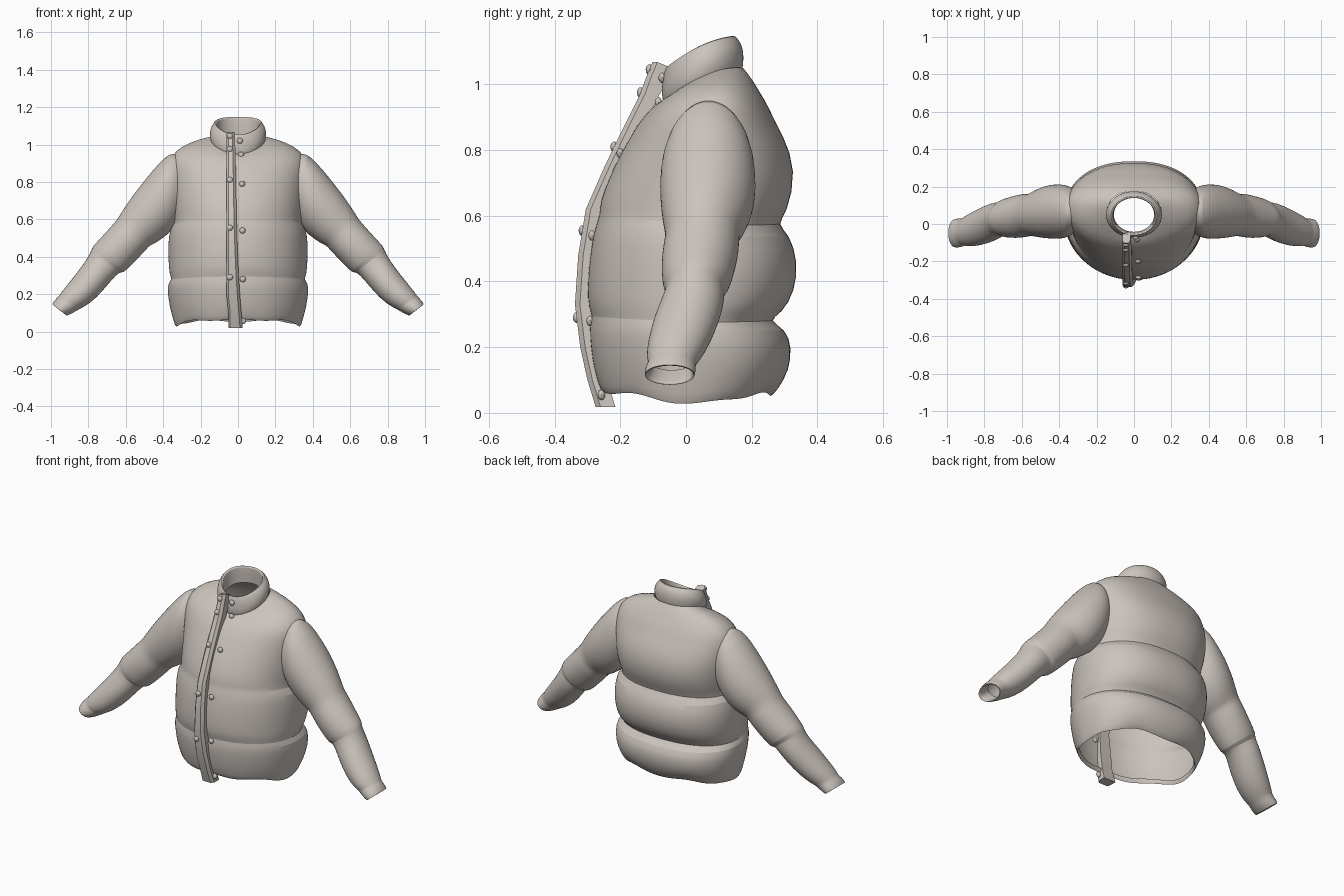
import bpy, bmesh, math
from mathutils import Vector

fabric = bpy.data.materials.new("warm grey fabric")
fabric.diffuse_color = (0.60, 0.55, 0.51, 1)


def finish(name, bm, subdivide=0, mirror=False, angle=40):
    """Turn a bmesh into a named, smooth shaded object."""
    mesh = bpy.data.meshes.new(name)
    bm.to_mesh(mesh)
    bm.free()
    mesh.materials.append(fabric)
    ob = bpy.data.objects.new(name, mesh)
    bpy.context.collection.objects.link(ob)
    bpy.ops.object.select_all(action='DESELECT')
    ob.select_set(True)
    bpy.context.view_layer.objects.active = ob
    bpy.ops.object.shade_smooth_by_angle(angle=math.radians(angle))
    if mirror:
        ob.modifiers.new("mirror", 'MIRROR').use_mirror_merge = False
    if subdivide:
        ob.modifiers.new("soft", 'SUBSURF').levels = subdivide
        ob.modifiers["soft"].render_levels = subdivide
    return ob


def loft(rings, caps=False):
    """Skin a list of closed point rings."""
    bm = bmesh.new()
    rows = [[bm.verts.new(p) for p in ring] for ring in rings]
    n = len(rows[0])
    for a, b in zip(rows, rows[1:]):
        for j in range(n):
            k = (j + 1) % n
            bm.faces.new((a[j], a[k], b[k], b[j]))
    if caps:
        bm.faces.new(rows[0][::-1])
        bm.faces.new(rows[-1])
    return bm


def power(v, e):
    return math.copysign(abs(v) ** e, v)


def angles(n):
    return [2 * math.pi * i / n for i in range(n)]


# Quilted body: z front, z back, half width, y front, y back, side lift
BODY = [
    (.085, .080, .325, -.245, .250, -.03),
    (.050, .045, .332, -.252, .252, -.03),
    (.078, .075, .345, -.265, .280, -.02),
    (.130, .130, .365, -.280, .315, 0),
    (.200, .200, .376, -.290, .322, 0),
    (.265, .255, .376, -.295, .305, 0),
    (.295, .282, .352, -.283, .248, -.01),
    (.318, .302, .366, -.297, .292, -.01),
    (.380, .370, .372, -.300, .332, 0),
    (.460, .460, .374, -.295, .342, 0),
    (.560, .545, .366, -.280, .315, 0),
    (.605, .575, .338, -.260, .275, -.015),
    (.635, .605, .345, -.265, .308, -.015),
    (.740, .740, .358, -.225, .338, 0),
    (.830, .845, .366, -.175, .295, 0),
    (.870, .885, .368, -.152, .272, .005),
    (.900, .930, .355, -.130, .252, .025),
    (.925, .975, .305, -.108, .226, .035),
    (.940, 1.02, .220, -.090, .198, .035),
    (.950, 1.05, .142, -.072, .174, .025),
]


def body_ring(row):
    zf, zb, w, yf, yb, lift = row
    cy = yf + (yb - yf) * .55
    pts = []
    for t in angles(64):
        c, s = math.cos(t), math.sin(t)
        x = w * power(c, .88 if s > 0 else .97)
        y = cy + (yb - cy if s > 0 else cy - yf) * power(s, .88 if s > 0 else .97)
        z = zf + (zb - zf) * (y - yf) / (yb - yf) + lift * c * c
        if zf < .09:  # wavy hem
            z += .012 * math.sin(2 * t) ** 2 + .005 * math.sin(7 * t)
        pts.append((x, y, z))
    return pts


body = loft([body_ring(r) for r in BODY])
# open the armholes inside the sleeves
hole = []
for f in body.faces:
    c = f.calc_center_median()
    if abs(c.x) > .26 and ((c.y - .07) / .10) ** 2 + ((c.z - .76) / .13) ** 2 < 1:
        hole.append(f)
bmesh.ops.delete(body, geom=hole, context='FACES')
finish("quilted_body", body, 1)

# Sleeve: upper edge x z, lower edge x z, y front, y back
SLEEVE = [
    (.325, .950, .305, .600, -.045, .185),
    (.365, .955, .335, .565, -.070, .205),
    (.420, .905, .355, .535, -.080, .213),
    (.500, .810, .395, .505, -.080, .213),
    (.580, .705, .435, .475, -.072, .190),
    (.632, .625, .468, .462, -.062, .160),
    (.645, .600, .482, .448, -.066, .164),
    (.690, .550, .530, .395, -.075, .158),
    (.735, .500, .575, .350, -.075, .145),
    (.778, .455, .610, .315, -.070, .132),
    (.782, .440, .625, .318, -.060, .112),
    (.800, .400, .650, .305, -.070, .120),
    (.845, .335, .700, .245, -.098, .105),
    (.905, .260, .760, .175, -.116, .075),
    (.950, .205, .825, .130, -.122, .045),
    (.958, .188, .850, .120, -.112, .030),
    (.975, .175, .880, .100, -.125, .030),
    (1.00, .140, .925, .080, -.128, .028),
    (.985, .145, .918, .092, -.115, .018),
    (.945, .180, .860, .130, -.105, .018),
]


def sleeve_ring(row):
    ux, uz, lx, lz, y0, y1 = row
    c = Vector(((ux + lx) / 2, (y0 + y1) / 2, (uz + lz) / 2))
    a = Vector((ux - lx, 0, uz - lz)) / 2
    b = Vector((0, (y0 - y1) / 2, 0))
    return [c + a * math.cos(t) + b * math.sin(t) for t in angles(28)]


finish("sleeves", loft([sleeve_ring(r) for r in SLEEVE]), 1, mirror=True)

# Stand collar, rolled over at the top: z front, z back, half width, y front, y back
COLLAR = [
    (.945, 1.040, .140, -.068, .170),
    (.965, 1.060, .150, -.075, .175),
    (1.01, 1.100, .152, -.072, .176),
    (1.04, 1.130, .138, -.066, .166),
    (1.055, 1.150, .122, -.060, .148),
    (1.052, 1.148, .112, -.052, .138),
    (1.01, 1.100, .112, -.045, .140),
    (.955, 1.050, .108, -.042, .142),
]


def collar_ring(row):
    zf, zb, w, yf, yb = row
    pts = []
    for t in angles(40):
        k = (1 + math.sin(t)) / 2
        arch = .018 * math.cos(t) ** 2
        pts.append((w * math.cos(t), yf + (yb - yf) * k, zf + (zb - zf) * k + arch))
    return pts


finish("collar", loft([collar_ring(r) for r in COLLAR]), 1)

# Front placket: z, y of its outer edge, right edge x
PLACKET = [
    (.018, -.275, .025), (.10, -.300, .018), (.20, -.322, .010), (.33, -.338, .002),
    (.48, -.328, -.004), (.62, -.305, -.008), (.75, -.248, -.010), (.88, -.185, -.012),
    (.97, -.140, -.014), (1.02, -.122, -.016), (1.068, -.102, -.018),
]


def placket_ring(row):
    z, y, xr = row
    xl = -.062 if z > .1 else -.052
    lean = -.018 if z > 1 else 0
    return [(xl, y + .012, z + lean / 2), (xl + .010, y, z), (xr - .014, y, z),
            (xr, y + .015, z), (xr, y + .060, z + lean), (xl, y + .060, z + lean)]


finish("front_placket", loft([placket_ring(r) for r in PLACKET], caps=True))


def interpolate(table, z):
    """Linear lookup of y at height z."""
    for (z0, y0), (z1, y1) in zip(table, table[1:]):
        if z0 <= z <= z1:
            return y0 + (y1 - y0) * (z - z0) / (z1 - z0)
    return table[-1][1]


# Snap buttons, one row on the placket and one beside it
flap_y = [(r[0], r[1]) for r in PLACKET]
front_y = [(r[0], r[3]) for r in BODY[1:]] + [(1.01, -.072), (1.06, -.06)]
snaps = [(-.043, z, interpolate(flap_y, z)) for z in (.29, .555, .81, .975, 1.045)]
snaps += [(x, z, interpolate(front_y, z) - .003) for x, z in
          ((.026, .055), (.026, .28), (.024, .54), (.022, .79), (.016, .945), (.010, 1.02))]
bm = bmesh.new()
for x, z, y in snaps:
    made = bmesh.ops.create_uvsphere(bm, u_segments=12, v_segments=8, radius=.016)
    for v in made["verts"]:
        v.co = Vector((v.co.x + x, v.co.y * .7 + y, v.co.z + z))
finish("snap_buttons", bm)
